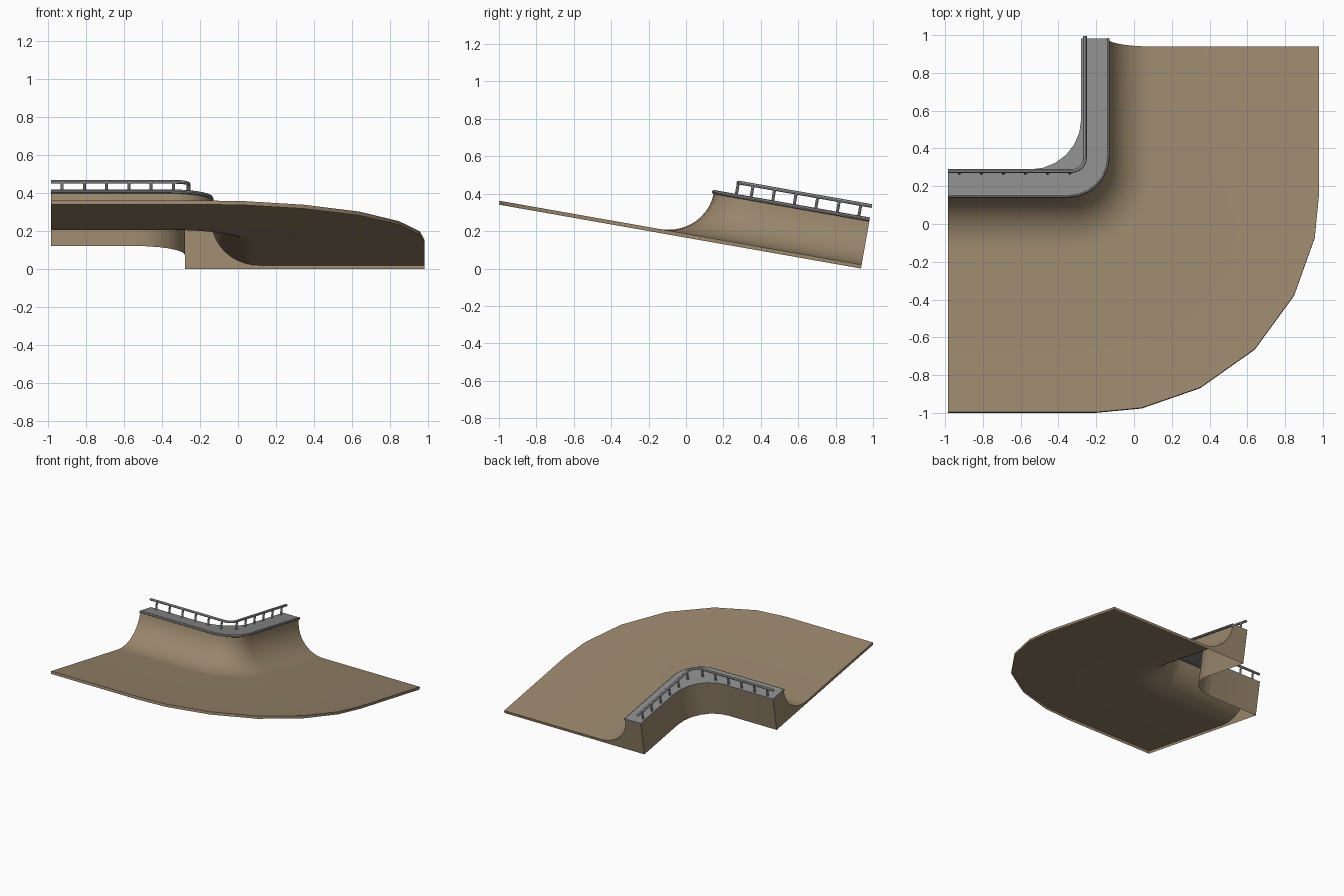
import bpy, math
from mathutils import Matrix, Vector

if "Cube" in bpy.data.objects:
    bpy.data.objects.remove(bpy.data.objects["Cube"])

# whole ramp is modelled level, then tipped 10 degrees about x
TILT = Matrix.Translation((0, 0, 0.165)) @ Matrix.Rotation(math.radians(-10), 4, 'X')
TOP, X0, V1 = 0.262, -0.985, 0.95


def material(name, col):
    m = bpy.data.materials.new(name)
    m.diffuse_color = (*col, 1)
    m.use_nodes = True
    m.node_tree.nodes["Principled BSDF"].inputs["Base Color"].default_value = m.diffuse_color
    return m


WOOD = material("wood", (0.32, 0.24, 0.15))
GREY = material("grey_metal", (0.26, 0.26, 0.26))
RAIL = material("rail_metal", (0.42, 0.42, 0.42))


def finish(ob, mat):
    ob.data.materials.append(mat)
    ob.matrix_world = TILT
    bpy.ops.object.select_all(action='DESELECT')
    ob.select_set(True)
    bpy.context.view_layer.objects.active = ob
    if ob.type == 'CURVE':
        bpy.ops.object.convert(target='MESH')
    bpy.ops.object.shade_smooth_by_angle(angle=math.radians(32))


def path(c, r, n=6):
    """L-shaped path with a rounded corner: straight, arc about c, straight."""
    arc = []
    for i in range(n + 1):
        a = math.pi / 2 * i / n
        arc.append((c[0] + r * math.sin(a), c[1] - r * math.cos(a)))
    return [(X0, arc[0][1])] + arc + [(arc[-1][0], V1)]


def flip(p):
    return (-p[1] - 0.035, -p[0] - 0.035)


def sweep(name, rows, mat, closed):
    """rows: list of (path, height); skin neighbouring rows and cap both ends."""
    n, m = len(rows[0][0]), len(rows)
    verts = [(*p[s], w) for s in range(n) for p, w in rows]
    faces = []
    for s in range(n - 1):
        for j in range(m if closed else m - 1):
            k = (j + 1) % m
            faces.append((s * m + j, s * m + k, (s + 1) * m + k, (s + 1) * m + j))
    faces.append(tuple(range(m))[::-1])
    faces.append(tuple((n - 1) * m + j for j in range(m)))
    me = bpy.data.meshes.new(name)
    me.from_pydata(verts, [], faces)
    ob = bpy.data.objects.new(name, me)
    bpy.context.collection.objects.link(ob)
    finish(ob, mat)


def tube(name, pts, w, r, mat):
    cu = bpy.data.curves.new(name, 'CURVE')
    cu.dimensions = '3D'
    cu.bevel_depth, cu.bevel_resolution, cu.use_fill_caps = r, 2, True
    sp = cu.splines.new('POLY')
    sp.points.add(len(pts) - 1)
    for q, p in zip(sp.points, pts):
        q.co = (p[0], p[1], w, 1)
    ob = bpy.data.objects.new(name, cu)
    bpy.context.collection.objects.link(ob)
    finish(ob, mat)


# guide paths: back wall, lip and faceted outer rim
C = (-0.35, 0.315)
wall = path((-0.55, 0.515), 0.27)
lip = path(C, 0.21)
half = [(X0, -1.015), (-0.2, -1.015), (0.04, -0.992), (0.35, -0.883)]
outer = half + [(0.64, -0.675)] + [flip(p) for p in reversed(half)]

# ramp shell: back wall, then curved transition, flat apron and rim (open below)
STEPS = 10
curve = []
for i in range(STEPS + 1):
    a = math.pi / 2 * i / STEPS
    curve.append((path(C, 0.46 - 0.25 * math.cos(a)), TOP - (TOP - 0.021) * math.sin(a)))
rows = [(wall, 0), (wall, TOP)]
rows += curve + [(outer, 0.021), (outer, 0)]
n, m = len(wall), len(rows)
verts = [(*p[s], w) for s in range(n) for p, w in rows]
faces = []
for s in range(n - 1):
    for j in range(m - 1):
        if j != 1:  # the deck covers this gap
            faces.append((s * m + j, s * m + j + 1, (s + 1) * m + j + 1, (s + 1) * m + j))
faces.append(tuple(range(m))[::-1])
faces.append(tuple((n - 1) * m + j for j in range(m)))
me = bpy.data.meshes.new("ramp_shell")
me.from_pydata(verts, [], faces)
ramp = bpy.data.objects.new("ramp_shell", me)
bpy.context.collection.objects.link(ramp)
finish(ramp, WOOD)

# deck slab and coping along the lip
sweep("deck", [(wall, TOP), (wall, 0.274), (lip, 0.274), (lip, TOP)], GREY, True)
tube("coping", lip, 0.266, 0.011, GREY)

# hand rail with posts on both legs
tube("hand_rail", path((-0.33, 0.295), 0.07), 0.339, 0.010, RAIL)
for i in range(6):
    p = (-0.925 + 0.117 * i, 0.225)
    for side, (x, v) in (("left", p), ("back", flip(p))):
        bpy.ops.mesh.primitive_cylinder_add(vertices=8, radius=0.008, depth=0.07,
                                            location=(0, 0, 0))
        ob = bpy.context.object
        ob.name = f"rail_post_{side}_{i + 1}"
        ob.data.transform(Matrix.Translation((x, v, 0.305)))
        finish(ob, RAIL)
